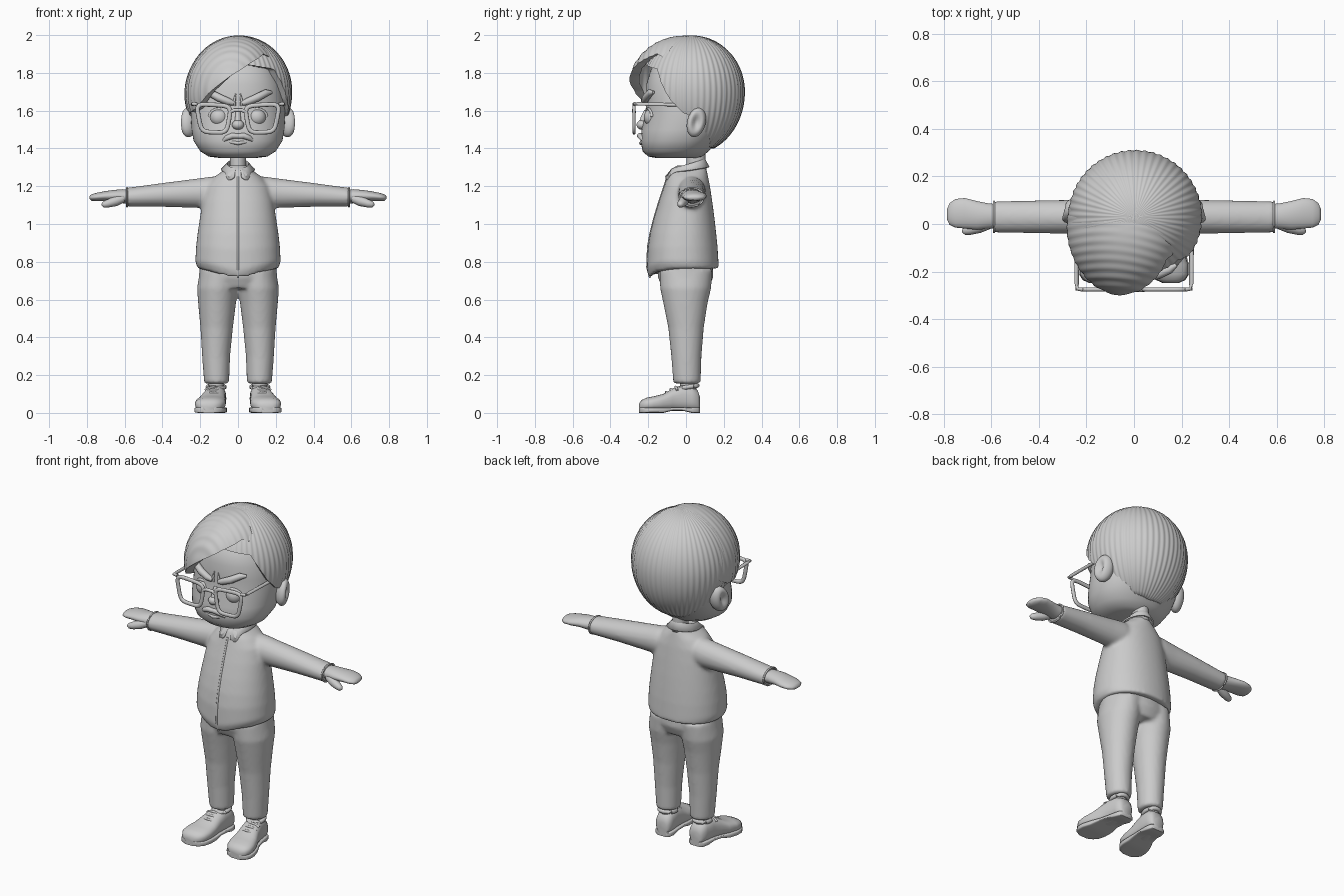
import bpy, bmesh, math
from math import sin, cos, pi
from mathutils import Vector as V

if "Cube" in bpy.data.objects:
    bpy.data.objects.remove(bpy.data.objects["Cube"])

grey = bpy.data.materials.new("plain grey")
grey.use_nodes = True
grey.diffuse_color = (0.6, 0.6, 0.6, 1)
grey.node_tree.nodes["Principled BSDF"].inputs["Base Color"].default_value = (0.6, 0.6, 0.6, 1)
X, Y, Z = V((1, 0, 0)), V((0, 1, 0)), V((0, 0, 1))


def make(name, bm, remesh=False):
    """Turn a bmesh into a smooth shaded object."""
    bmesh.ops.recalc_face_normals(bm, faces=bm.faces)
    mesh = bpy.data.meshes.new(name)
    bm.to_mesh(mesh)
    bm.free()
    ob = bpy.data.objects.new(name, mesh)
    bpy.context.collection.objects.link(ob)
    mesh.materials.append(grey)
    bpy.ops.object.select_all(action='DESELECT')
    ob.select_set(True)
    bpy.context.view_layer.objects.active = ob
    bpy.ops.object.shade_smooth_by_angle(angle=math.radians(50))
    if remesh:
        m = ob.modifiers.new("blend", 'REMESH')
        m.mode, m.voxel_size, m.use_smooth_shade = 'VOXEL', 0.011, True
        s = ob.modifiers.new("soften", 'SMOOTH')
        s.factor, s.iterations = 0.5, 4
    return ob


def ring(c, u, v, n=40, e=2.0):
    """Superellipse cross-section around c with half axes u and v."""
    def f(t):
        return math.copysign(abs(t) ** (2 / e), t)
    return [V(c) + u * f(cos(2 * pi * i / n)) + v * f(sin(2 * pi * i / n)) for i in range(n)]


def loft(bm, rings, caps=True, closed=False, wrap=True):
    """Skin a list of equal rings."""
    vs = [[bm.verts.new(p) for p in r] for r in rings]
    n = len(vs[0])
    pairs = list(zip(vs, vs[1:])) + ([(vs[-1], vs[0])] if closed else [])
    for a, b in pairs:
        for i in range(n if wrap else n - 1):
            j = (i + 1) % n
            bm.faces.new((a[i], a[j], b[j], b[i]))
    if caps and not closed:
        bm.faces.new(vs[0])
        bm.faces.new(vs[-1])


def upright(rows, e=2.0, n=40):
    """Rings from rows of height, half width, front y and back y."""
    return [ring((0, (f + b) / 2, z), X * w, Y * (b - f) / 2, n, e) for z, w, f, b in rows]


def tube(bm, pts, radii, closed=False, flat=1.0, n=10):
    pts = [V(p) for p in pts]
    rings, m = [], len(pts)
    for i, p in enumerate(pts):
        a = pts[i - 1] if i or closed else p
        b = pts[(i + 1) % m] if i < m - 1 or closed else p
        t = (b - a).normalized()
        u = t.cross(Y if abs(t.y) < 0.8 else Z).normalized()
        r = radii[i] if isinstance(radii, (list, tuple)) else radii
        rings.append(ring(p, u * r, t.cross(u) * r * flat, n))
    loft(bm, rings, closed=closed)


def ball(bm, c, size):
    vs = bmesh.ops.create_uvsphere(bm, u_segments=32, v_segments=20, radius=1)["verts"]
    for v in vs:
        v.co = V(c) + V(a * b for a, b in zip(v.co, size))
    return vs


def lerp(table, x):
    for (a, p), (b, q) in zip(table, table[1:]):
        if x <= b:
            return p + (q - p) * (x - a) / (b - a)
    return table[-1][1]


# Head and neck
bm = bmesh.new()
loft(bm, upright([(1.35, .1, -.16, .06), (1.357, .155, -.2, .085), (1.385, .2, -.23, .12),
                  (1.44, .235, -.24, .165), (1.5, .246, -.235, .2), (1.58, .25, -.215, .225),
                  (1.66, .25, -.21, .235), (1.74, .235, -.21, .23), (1.82, .2, -.185, .2),
                  (1.9, .12, -.11, .13), (1.94, .04, -.03, .05)], e=2.2, n=56))
make("head", bm)
bm = bmesh.new()
loft(bm, [ring((0, .053, z), X * .043, Y * .05) for z in (1.24, 1.31, 1.4)])
make("neck", bm)


# Hair: two rippled shells with a hem that follows a height table
def hair(name, c, r, low, hem, ripple, shear, n, rows):
    c = V(c)
    rings = []
    for k in range(rows + 3):
        t = min(1, max(k / rows, 0.01))
        shrink = 1 - 0.09 * max(0, k - rows)
        line = []
        for i in range(n):
            a = 2 * pi * i / n
            h = lerp(hem, a) - c.z
            ph = math.acos(h / (r[2] if h > 0 else low)) * t
            rz = r[2] if cos(ph) > 0 else low
            d = V((r[0] * sin(ph) * sin(a), r[1] * sin(ph) * cos(a), rz * cos(ph)))
            k2 = 1 + ripple(a, d) * sin(ph)
            d = V((d.x * k2 * shrink, d.y * k2 * shrink, d.z * k2 + shear * d.x))
            line.append(c + d)
        rings.append(line)
    bm = bmesh.new()
    loft(bm, rings, caps=False)
    bm.faces.new(bm.verts[:n]) if not bm.verts.ensure_lookup_table() else None
    make(name, bm)


half = [(0, 1.4), (.9, 1.41), (1.3, 1.48), (1.5, 1.56), (1.75, 1.59),
        (2.0, 1.66), (2.35, 1.82), (pi, 1.85)]
hair("hair_cap", (.005, .03, 1.7), (.28, .28, .298), .33,
     half + [(2 * pi - a, z) for a, z in half[-2::-1]],
     lambda a, d: .008 * sin(52 * a), 0, 260, 40)
hair("hair_swept_fringe", (-.03, -.01, 1.72), (.252, .295, .275), .28,
     [(0, 1.8), (1.57, 1.8), (2.2, 1.88), (2.7, 1.84), (pi, 1.79), (3.6, 1.72),
      (4.0, 1.64), (4.35, 1.62), (4.71, 1.64), (5.2, 1.72), (2 * pi, 1.8)],
     lambda a, d: .008 * sin(165 * (d.y + .15 * d.x + .8 * d.x * d.x)), .13, 180, 64)

# Ears with a hollow, eyes, nose
bm = bmesh.new()
for s in (1, -1):
    for v in ball(bm, (0, 0, 0), (.048, .05, .078)):
        if v.co.x > 0:
            v.co.x -= .035 * math.exp(-(v.co.y / .024) ** 2 - (v.co.z / .042) ** 2)
        v.co = V((s * (.263 + v.co.x - .25 * v.co.y), .055 + v.co.y + .15 * v.co.z, 1.538 + v.co.z))
make("ears", bm)
bm = bmesh.new()
for s in (1, -1):
    ball(bm, (s * .1, -.178, 1.565), (.048, .045, .048))
    tube(bm, [(s * .1 + .052 * cos(t * pi / 8), -.2 + .02 * abs(cos(t * pi / 8)), 1.567 + .042 * sin(t * pi / 8))
              for t in range(9)], .008)
make("eyes", bm)
bm = bmesh.new()
ball(bm, (0, -.232, 1.525), (.032, .03, .026))
tube(bm, [(0, -.21, 1.6), (0, -.225, 1.565), (0, -.232, 1.53)], [.012, .015, .02])
make("nose", bm)

# Eyebrows and frown folds, moustache and mouth
bm = bmesh.new()
for s in (1, -1):
    tube(bm, [(s * x, y, z) for x, y, z in ((.022, -.217, 1.638), (.05, -.22, 1.648),
              (.1, -.212, 1.668), (.15, -.19, 1.695), (.178, -.172, 1.697))],
         [.012, .019, .021, .019, .008])
    tube(bm, [(s * .016, -.21, 1.625), (s * .02, -.213, 1.65), (s * .012, -.21, 1.69)], [.005, .008, .003])
make("eyebrows", bm)
bm = bmesh.new()
for s in (1, -1):
    tube(bm, [(s * x, y, z) for x, y, z in ((0, -.24, 1.465), (.03, -.243, 1.467),
              (.06, -.235, 1.455), (.09, -.218, 1.432))], [.013, .016, .014, .003])
make("moustache", bm)
bm = bmesh.new()
tube(bm, [(x / 100, -.238 + abs(x) * .0015, 1.428 + .0015 * abs(x)) for x in range(-6, 7, 2)],
     [.003, .007, .009, .01, .009, .007, .003])
make("mouth", bm)

# Glasses: rounded rims, bridge, hinged arms
bm = bmesh.new()
for s in (1, -1):
    rim = []
    for p in ring((0, 0, 0), X, Z, 40, 4.5):
        u, v = (p.x + 1) / 2, (p.z + 1) / 2
        top = V((.035, 0, 1.625)).lerp(V((.222, 0, 1.637)), u)
        low = V((.06, 0, 1.483)).lerp(V((.193, 0, 1.488)), u)
        q = low.lerp(top, v)
        rim.append((s * q.x, -.275, q.z))
    tube(bm, rim, .012, closed=True, flat=.75)
    tube(bm, [(s * x, y, z) for x, y, z in ((.215, -.275, 1.635), (.239, -.272, 1.636), (.24, -.25, 1.636),
              (.243, 0, 1.63), (.247, .05, 1.622), (.25, .085, 1.575))], .0095)
tube(bm, [(-.042, -.275, 1.592), (-.02, -.277, 1.603), (.02, -.277, 1.603), (.042, -.275, 1.592)], .01)
make("glasses", bm)

# Shirt: dipping front hem, torso and sleeves blended together
torso = [(.765, .214, -.192, .174), (.8, .226, -.207, .172), (.88, .222, -.203, .167),
         (.95, .214, -.19, .16), (1.03, .202, -.17, .151), (1.12, .188, -.143, .139),
         (1.2, .168, -.116, .127), (1.25, .125, -.1, .117), (1.285, .075, -.085, .11), (1.31, .05, -.05, .1)]
bm = bmesh.new()
rings = upright(torso, 2.15, 48)
for k, fall in ((0, .065), (1, .045), (2, .015)):
    for p in rings[k]:
        p.z -= fall * max(0, -p.y / .2) ** 2 * max(0, 1 - abs(p.x) / .23)
loft(bm, rings)
for s in (1, -1):
    loft(bm, [ring((s * x, .03, z), Y * w, Z * h) for x, z, w, h in
              ((.06, 1.17, .07, .075), (.14, 1.168, .076, .083), (.22, 1.163, .072, .077),
               (.4, 1.154, .069, .063), (.56, 1.143, .066, .052), (.592, 1.142, .066, .051))])
make("shirt", bm, remesh=True)
bm = bmesh.new()
tube(bm, [(0, f + .002, z - (.05 if z < .79 else .03 if z < .85 else 0)) for z, w, f, b in torso[:8]], .006)
make("shirt_placket", bm)
bm = bmesh.new()
for s in (1, -1):
    tube(bm, [(s * .588, .03 + .064 * cos(t * pi / 16), 1.142 + .049 * sin(t * pi / 16))
              for t in range(32)], .005, closed=True)
make("cuffs", bm)

# Collar: folded band, open at the front with two points
bm = bmesh.new()
inner, top, low = [], [], []
for i in range(49):
    a = .2 + (2 * pi - .4) * i / 48
    d = min(a, 2 * pi - a)
    lift = .5 - .5 * cos(a)
    y = -cos(a)
    point = math.exp(-((d - .42) / .28) ** 2)
    inner.append(V((.045 * sin(a), .045 + .06 * y, 1.285)))
    top.append(V((.058 * sin(a), .02 + (.082 if y > 0 else .095) * y, 1.29 + .05 * lift)))
    low.append(V(((.088 + .03 * point) * sin(a), .02 + (.1 if y > 0 else .13) * y, 1.27 + .03 * lift - .04 * point)))
loft(bm, [inner, top, low], caps=False, wrap=False)
m = make("collar", bm).modifiers.new("cloth", 'SOLIDIFY')
m.thickness, m.offset = .01, 0

# Hands: mitten and thumb
bm = bmesh.new()
for s in (1, -1):
    loft(bm, [ring((s * x, y, z), Y * w, Z * h, 28) for x, y, z, w, h in
              ((.56, .033, 1.143, .05, .036), (.61, .033, 1.147, .053, .037), (.66, .036, 1.149, .06, .031),
               (.71, .045, 1.147, .064, .026), (.75, .045, 1.143, .06, .022),
               (.775, .042, 1.14, .045, .017), (.786, .04, 1.139, .02, .007))])
    tube(bm, [(s * x, y, z) for x, y, z in ((.61, .0, 1.135), (.65, -.012, 1.12), (.69, -.025, 1.108),
              (.712, -.03, 1.103), (.722, -.032, 1.102))], [.022, .026, .021, .016, .005], n=16)
make("hands", bm)

# Trousers: hips and two legs blended
bm = bmesh.new()
loft(bm, upright([(.66, .19, -.125, .12), (.72, .208, -.15, .145), (.8, .2, -.15, .14)]))
for s in (1, -1):
    loft(bm, [ring((s * x, y, z), X * w, Y * d) for z, x, y, w, d in
              ((.155, .113, .005, .066, .072), (.3, .116, .002, .074, .08), (.45, .113, 0, .086, .094),
               (.58, .111, -.003, .1, .117), (.66, .108, -.002, .109, .135), (.76, .1, 0, .1, .14))])
make("trousers", bm, remesh=True)
bm = bmesh.new()
for s in (1, -1):
    loft(bm, [ring((s * .115, .012, z), X * .04, Y * .043, 24) for z in (.1, .15, .2)])
make("ankles", bm)

# Shoes: rounded upper, sole with raised arch, ankle rim and laces; toes turned out
shoe = [(.073, .112, .03, .085), (.062, .113, .046, .12), (.03, .115, .053, .142), (-.02, .12, .056, .148),
        (-.07, .128, .062, .13), (-.12, .138, .074, .1), (-.17, .146, .081, .088),
        (-.21, .151, .076, .08), (-.235, .154, .058, .068), (-.248, .155, .03, .05)]
upper, sole = bmesh.new(), bmesh.new()
lace = bmesh.new()
for s in (1, -1):
    loft(upper, [ring((s * x, y, (h + .01) / 2), X * w, Z * (h - .01) / 2, 32, 2.5) for y, x, w, h in shoe])
    loft(sole, [ring((s * x, y, (b + .03) / 2), X * (w + .004), Z * (.03 - b) / 2, 32, 6)
                for y, x, w, h in shoe for b in [.012 if -.1 < y < -.01 else 0]])
    tube(lace, [(s * .116 + .044 * cos(t * pi / 12), .01 + .05 * sin(t * pi / 12),
                 .137 + .008 * sin(t * pi / 12)) for t in range(24)], .012, closed=True)
    for y, h in ((-.055, .137), (-.08, .125), (-.105, .11)):
        tube(lace, [(s * .132 + x, y + .2 * abs(x), h - 10 * x * x) for x in (-.042, -.025, 0, .025, .042)], .007)
make("shoe_uppers", upper)
make("shoe_soles", sole)
make("shoe_rims_and_laces", lace)
